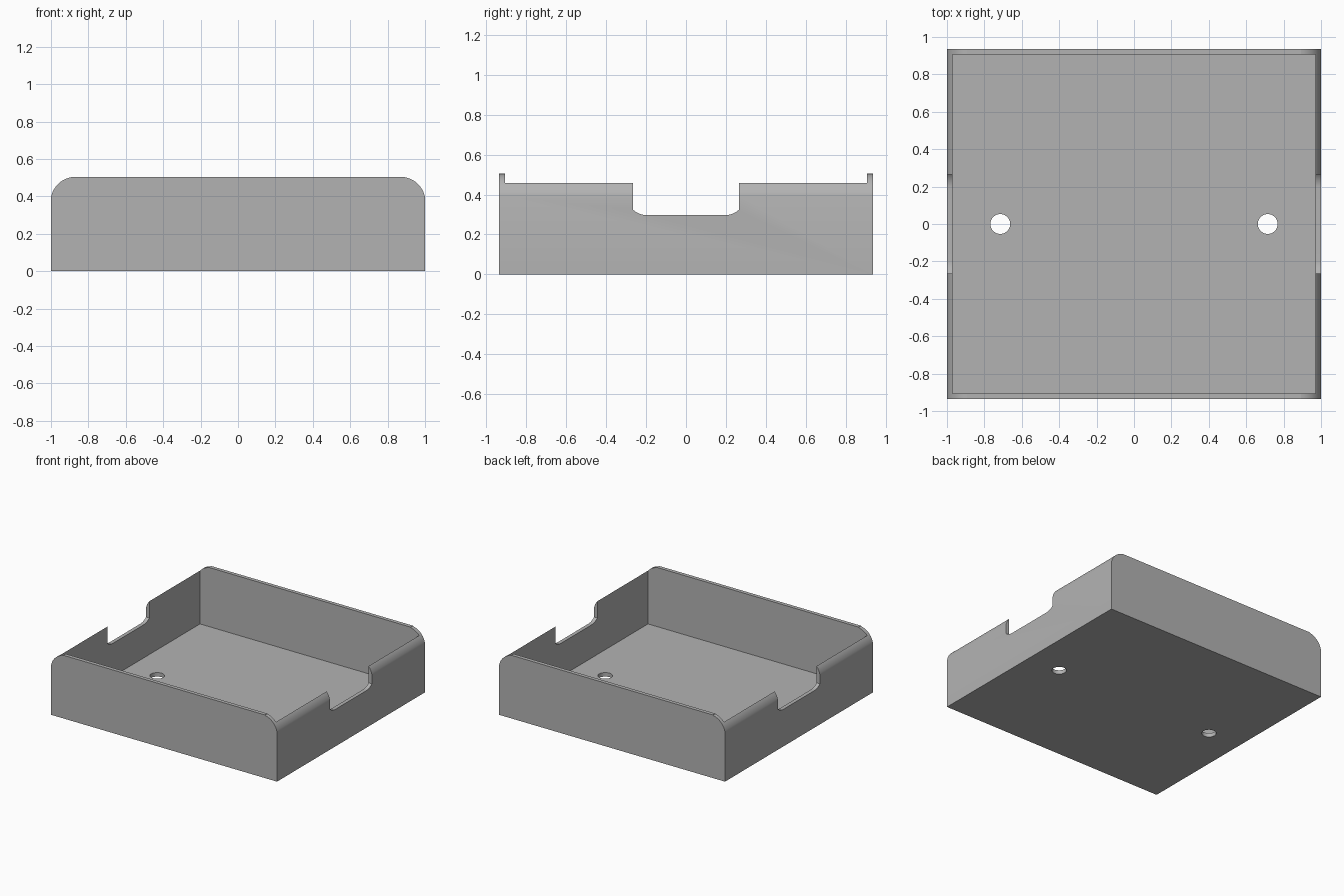
import bpy
import bmesh
from math import cos, sin, radians
from mathutils import Matrix, Vector

if "Cube" in bpy.data.objects:
    bpy.data.objects.remove(bpy.data.objects["Cube"], do_unlink=True)

HALF_X, HALF_Y, HEIGHT = 1.0, 0.935, 0.505
WALL, FLOOR = 0.03, 0.032

grey = bpy.data.materials.new("plain grey")
grey.use_nodes = True
colour = (0.45, 0.45, 0.45, 1)
grey.diffuse_color = colour
grey.node_tree.nodes["Principled BSDF"].inputs["Base Color"].default_value = colour


def arc(cx, cz, r, start, end, steps=12):
    angles = [radians(start + (end - start) * i / steps) for i in range(steps + 1)]
    return [(cx + r * cos(a), cz + r * sin(a)) for a in angles]


def finish(name, bm):
    bmesh.ops.recalc_face_normals(bm, faces=bm.faces)
    mesh = bpy.data.meshes.new(name)
    bm.to_mesh(mesh)
    bm.free()
    mesh.materials.append(grey)
    obj = bpy.data.objects.new(name, mesh)
    bpy.context.collection.objects.link(obj)
    return obj


def prism(name, half_profile, half_length, along):
    """Mirror a half profile (u, z) and extrude it along x or y."""
    outline = half_profile + [(-u, z) for u, z in reversed(half_profile)]
    bm = bmesh.new()
    place = (lambda u, z: (u, -half_length, z)) if along == "y" else (lambda u, z: (-half_length, u, z))
    face = bm.faces.new([bm.verts.new(place(u, z)) for u, z in outline])
    shift = Vector((0, 2 * half_length, 0)) if along == "y" else Vector((2 * half_length, 0, 0))
    new = bmesh.ops.extrude_face_region(bm, geom=[face])["geom"]
    bmesh.ops.translate(bm, vec=shift, verts=[g for g in new if isinstance(g, bmesh.types.BMVert)])
    return finish(name, bm)


def cut(target, cutter):
    cutter.hide_render = True
    mod = target.modifiers.new(cutter.name, "BOOLEAN")
    mod.operation, mod.solver, mod.object = "DIFFERENCE", "EXACT", cutter
    bpy.context.view_layer.objects.active = target
    bpy.ops.object.modifier_apply(modifier=mod.name)
    bpy.data.objects.remove(cutter, do_unlink=True)


# Outer block with rounded upper side edges
shoulder = arc(0.87, 0.372, 0.132, 10, 80)
tray = prism("tray", [(HALF_X, 0)] + shoulder + [(0.893, HEIGHT)], HALF_Y, "y")

# Hollow inside
inner_x = HALF_X - WALL
cut(tray, prism("cavity_cutter", [(inner_x, FLOOR), (inner_x, 1)], HALF_Y - WALL, "y"))

# Notch through both side walls, with rounded lower corners
notch_corner = arc(0.195, 0.401, 0.104, -90, -47.7, 8)
cut(tray, prism("notch_cutter", notch_corner + [(0.265, 1)], 1.2, "x"))

# Two round holes in the floor
for side in (-1, 1):
    bm = bmesh.new()
    bmesh.ops.create_cone(bm, cap_ends=True, segments=48, radius1=0.053, radius2=0.053,
                          depth=0.2, matrix=Matrix.Translation((side * 0.715, 0, 0)))
    cut(tray, finish("hole_cutter", bm))

# Smooth curves, sharp edges
bpy.ops.object.select_all(action="DESELECT")
tray.select_set(True)
bpy.context.view_layer.objects.active = tray
bpy.ops.object.shade_smooth_by_angle(angle=radians(30))
